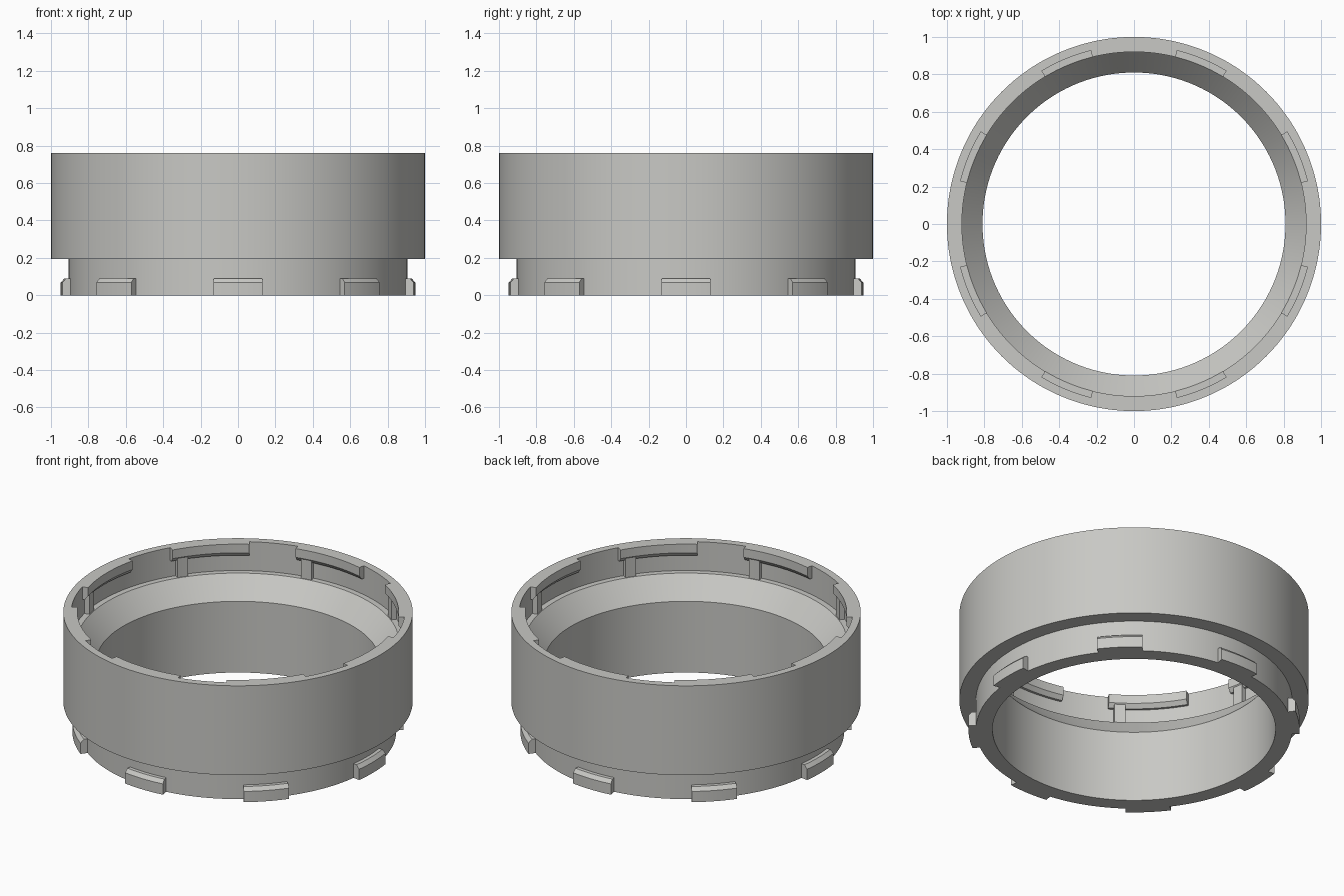
import bpy, bmesh, math

if "Cube" in bpy.data.objects:
    bpy.data.objects.remove(bpy.data.objects["Cube"])

SEGMENTS = 360  # one step per degree, so lugs line up with the walls they sit on

grey = bpy.data.materials.new("light_grey")
grey.diffuse_color = (0.58, 0.58, 0.555, 1.0)
grey.use_nodes = True
grey.node_tree.nodes["Principled BSDF"].inputs["Base Color"].default_value = grey.diffuse_color


def sweep(name, profile, start=0, end=360):
    """Sweep a closed (radius, z) profile around z between whole-degree angles."""
    full = end - start == 360
    bm = bmesh.new()
    rings = []
    for d in range(start, end + (0 if full else 1)):
        a = math.radians(d * 360 / SEGMENTS)
        rings.append([bm.verts.new((r * math.cos(a), r * math.sin(a), z))
                      for r, z in profile])
    n = len(profile)
    count = len(rings) if full else len(rings) - 1
    for i in range(count):
        p, q = rings[i], rings[(i + 1) % len(rings)]
        for j in range(n):
            k = (j + 1) % n
            bm.faces.new((p[j], q[j], q[k], p[k]))
    if not full:
        bm.faces.new(rings[0])
        bm.faces.new(rings[-1])
    bmesh.ops.recalc_face_normals(bm, faces=bm.faces)
    mesh = bpy.data.meshes.new(name)
    bm.to_mesh(mesh)
    bm.free()
    mesh.materials.append(grey)
    obj = bpy.data.objects.new(name, mesh)
    bpy.context.collection.objects.link(obj)
    bpy.ops.object.select_all(action='DESELECT')
    obj.select_set(True)
    bpy.context.view_layer.objects.active = obj
    bpy.ops.object.shade_smooth_by_angle(angle=math.radians(25))
    return obj


NECK, SOCKET, TOP, FLOOR = 0.905, 0.955, 0.76, 0.577

# Ring body: narrow neck below, wide collar above, funnel inside
sweep("ring_body", [(0.81, 0), (NECK, 0), (NECK, 0.195), (1.0, 0.195),
                    (1.0, TOP), (SOCKET, TOP), (SOCKET, FLOOR),
                    (0.92, FLOOR), (0.81, 0.45)])

# Bayonet details repeated every 45 degrees
outer_lug = [(NECK, 0), (0.948, 0), (0.948, 0.068), (0.928, 0.09), (NECK, 0.09)]
inner_lug = [(SOCKET, TOP), (0.92, TOP), (0.92, 0.705), (0.94, 0.68), (SOCKET, 0.68)]
stop_post = [(SOCKET, FLOOR), (0.925, FLOOR), (0.925, 0.70), (SOCKET, 0.70)]

for i in range(8):
    c = i * 45
    sweep(f"outer_lug_{i + 1}", outer_lug, c - 8, c + 8)
    sweep(f"inner_lug_{i + 1}", inner_lug, c - 14, c + 14)
    sweep(f"stop_post_{i + 1}", stop_post, c + 8, c + 12)
